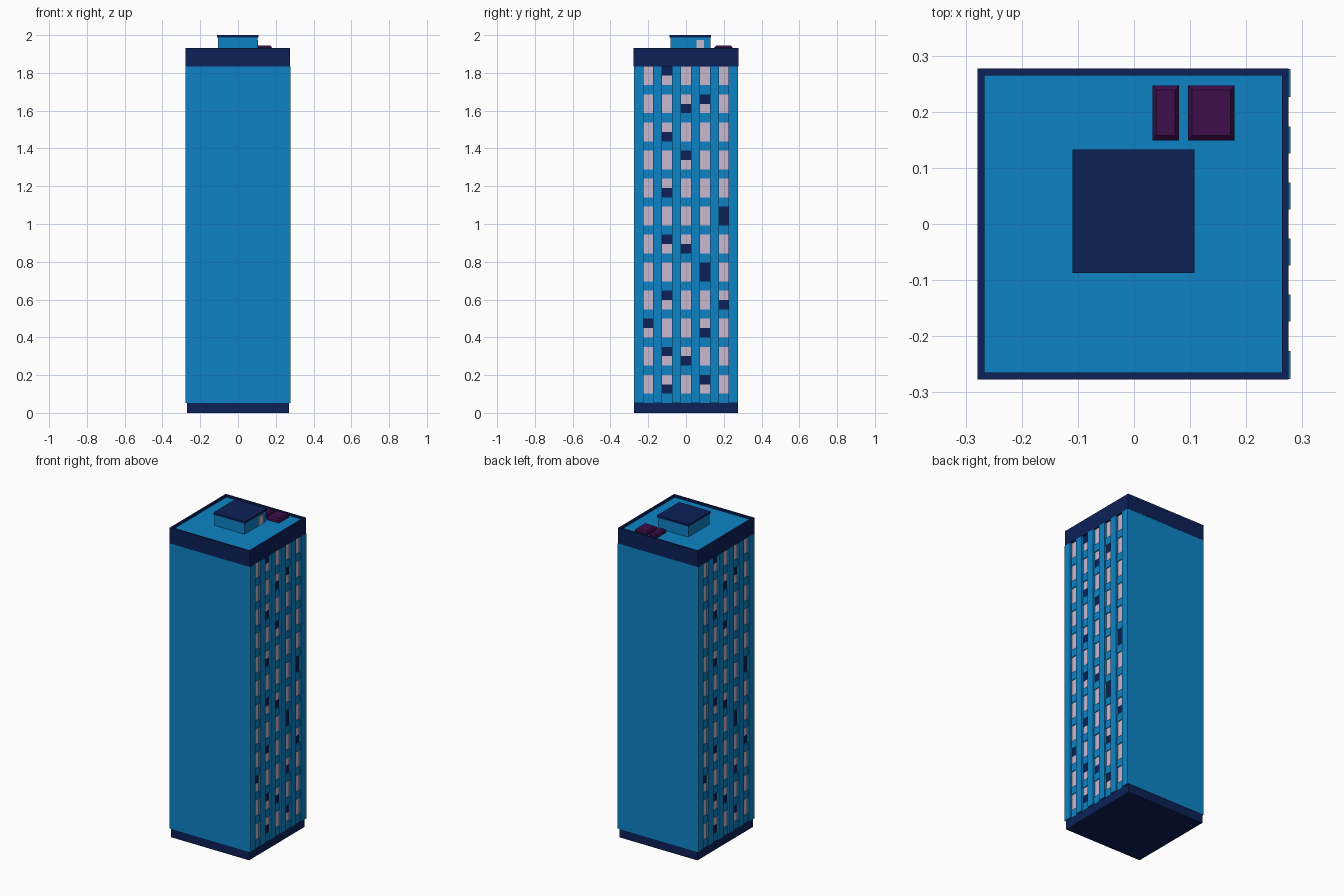
import bpy, bmesh

if "Cube" in bpy.data.objects:
    bpy.data.objects.remove(bpy.data.objects["Cube"])


def material(name, r, g, b):
    def lin(c):
        c /= 255
        return c / 12.92 if c <= 0.04045 else ((c + 0.055) / 1.055) ** 2.4
    m = bpy.data.materials.new(name)
    m.diffuse_color = (lin(r), lin(g), lin(b), 1)
    m.use_nodes = True
    m.node_tree.nodes["Principled BSDF"].inputs["Base Color"].default_value = m.diffuse_color
    return m


BLUE = material("wall blue", 13, 132, 198)
NAVY = material("navy trim", 12, 33, 88)
PALE = material("pale glass", 202, 184, 208)
PLUM = material("plum metal", 62, 14, 76)


def box(bm, x0, x1, y0, y1, z0, z1, mat=0):
    """Add an axis-aligned box and return its faces, bottom first and top second."""
    v = [bm.verts.new((x, y, z)) for z in (z0, z1)
         for x, y in ((x0, y0), (x1, y0), (x1, y1), (x0, y1))]
    loops = [(3, 2, 1, 0), (4, 5, 6, 7)]
    loops += [(i, (i + 1) % 4, (i + 1) % 4 + 4, i + 4) for i in range(4)]
    faces = [bm.faces.new([v[i] for i in q]) for q in loops]
    for f in faces:
        f.material_index = mat
    return faces


def finish(bm, name, *mats):
    bmesh.ops.recalc_face_normals(bm, faces=bm.faces)
    me = bpy.data.meshes.new(name)
    bm.to_mesh(me)
    bm.free()
    for m in mats:
        me.materials.append(m)
    ob = bpy.data.objects.new(name, me)
    bpy.context.collection.objects.link(ob)
    return ob


def simple_box(name, mat, *dims):
    bm = bmesh.new()
    box(bm, *dims)
    return finish(bm, name, mat)


# Main levels and depths
BASE_TOP, EAVES, RIM, ROOF = 0.053, 1.835, 1.933, 1.920
HALF_Y, CORE_X, SPANDREL_X, PIER_X = 0.2765, 0.263, 0.270, 0.2785
ROWS, COLS, PITCH_Y = 12, 5, 0.1
PITCH_Z = (EAVES - BASE_TOP) / ROWS
SPANDREL_H = 0.0485

# Base and tower core
simple_box("base", NAVY, -0.271, 0.269, -0.274, 0.274, 0, BASE_TOP)
simple_box("tower_core", BLUE, -CORE_X, CORE_X, -HALF_Y, HALF_Y, BASE_TOP, EAVES)

# Drawn blinds, as {(column, row): closed half}
SHUT = {(0, 2): "top",
        (1, 11): "top", (1, 9): "low", (1, 7): "low", (1, 5): "top",
        (1, 3): "top", (1, 1): "top", (1, 0): "low",
        (2, 10): "low", (2, 8): "top", (2, 5): "low", (2, 1): "low",
        (3, 10): "top", (3, 4): "all", (3, 2): "low", (3, 0): "top",
        (4, 6): "all", (4, 3): "low"}

# The two windowed sides are the same facade turned half way round
for side, s in (("right", 1), ("left", -1)):
    piers, spandrels, panes = bmesh.new(), bmesh.new(), bmesh.new()

    def slab(bm, x1, ya, yb, z0, z1, mat=0):
        xs, ys = sorted((s * CORE_X, s * x1)), sorted((s * ya, s * yb))
        box(bm, *xs, *ys, z0, z1, mat)

    for i in range(COLS + 1):
        y = (i - COLS / 2) * PITCH_Y
        ya = -HALF_Y if i == 0 else y - 0.024
        yb = HALF_Y if i == COLS else y + 0.024
        slab(piers, PIER_X, ya, yb, BASE_TOP, EAVES)
    for c in range(COLS):
        y = (c - 2) * PITCH_Y
        ya, yb = y - 0.026, y + 0.026
        for r in range(ROWS):
            z = BASE_TOP + r * PITCH_Z
            z0, z1 = z + SPANDREL_H, z + PITCH_Z
            zm = (z0 + z1) / 2
            shut = SHUT.get((c, r))
            slab(spandrels, SPANDREL_X, ya, yb, z, z0)
            slab(panes, CORE_X + 0.002, ya, yb, z0, zm, int(shut in ("low", "all")))
            slab(panes, CORE_X + 0.002, ya, yb, zm, z1, int(shut in ("top", "all")))
    finish(piers, side + "_piers", BLUE)
    finish(spandrels, side + "_spandrels", BLUE)
    finish(panes, side + "_windows", PALE, NAVY)

# Parapet with a sunken roof floor
bm = bmesh.new()
top = box(bm, -0.2785, 0.2755, -0.277, 0.277, EAVES, RIM)[1]
bmesh.ops.recalc_face_normals(bm, faces=bm.faces)
bmesh.ops.inset_region(bm, faces=[top], thickness=0.017)
floor = bmesh.ops.extrude_discrete_faces(bm, faces=[top])["faces"][0]
for v in floor.verts:
    v.co.z = ROOF
floor.material_index = 1
finish(bm, "parapet_and_roof", NAVY, BLUE)

# Stair house with lid and door
simple_box("stair_house", BLUE, -0.106, 0.104, -0.083, 0.129, ROOF, 1.988)
simple_box("stair_house_lid", NAVY, -0.110, 0.108, -0.087, 0.133, 1.988, 2.0)
simple_box("stair_house_door", PALE, 0.104, 0.106, 0.056, 0.096, ROOF, 1.975)

# Rooftop vents with sloped tops
for name, x0, x1 in (("small_vent", 0.033, 0.080), ("large_vent", 0.096, 0.179)):
    bm = bmesh.new()
    box(bm, x0, x1, 0.149, 0.247, ROOF, 1.935)
    lid = max(bm.faces, key=lambda f: f.calc_center_median().z)
    bmesh.ops.recalc_face_normals(bm, faces=bm.faces)
    lid = bmesh.ops.extrude_discrete_faces(bm, faces=[lid])["faces"][0]
    mid = lid.calc_center_median()
    for v in lid.verts:
        v.co.x += 0.007 if v.co.x < mid.x else -0.007
        v.co.y += 0.009 if v.co.y < mid.y else -0.008
        v.co.z = 1.944
    finish(bm, name, PLUM)
